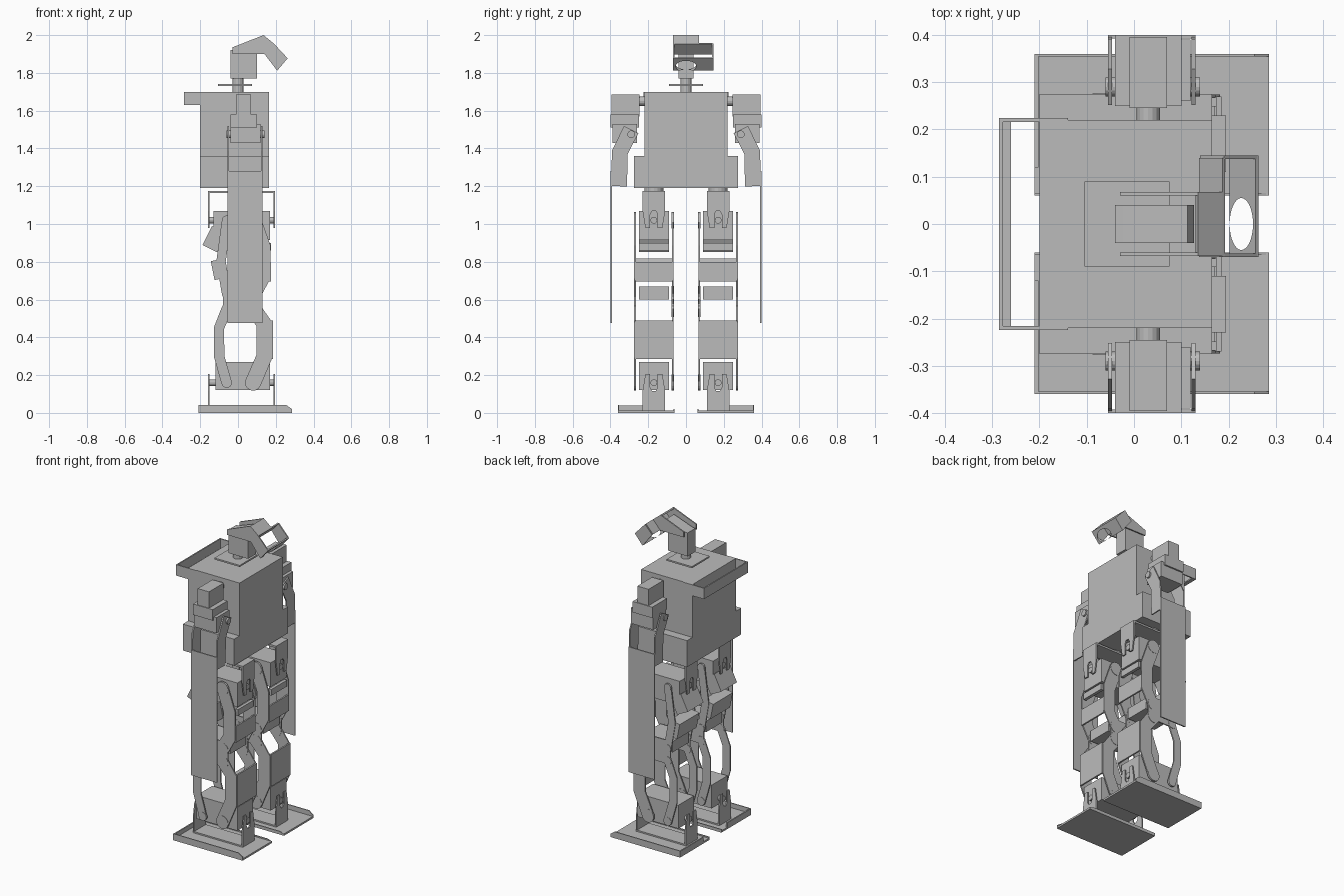
import bpy, bmesh, math
from mathutils import Vector

if "Cube" in bpy.data.objects:
    bpy.data.objects.remove(bpy.data.objects["Cube"], do_unlink=True)

shade = (.5, .5, .5, 1)
grey = bpy.data.materials.new("plain grey")
grey.use_nodes = True
grey.diffuse_color = shade
grey.node_tree.nodes["Principled BSDF"].inputs["Base Color"].default_value = shade


def prism(name, axis, outline, start, end):
    """Outline extruded along an axis: 'y' takes (x, z), 'x' takes (y, z), 'z' takes (x, y)."""
    place = {"x": lambda u, v, w: Vector((w, u, v)),
             "y": lambda u, v, w: Vector((u, w, v)),
             "z": lambda u, v, w: Vector((u, v, w))}[axis]
    bm = bmesh.new()
    face = bm.faces.new([bm.verts.new(place(u, v, start)) for u, v in outline])
    moved = bmesh.ops.extrude_face_region(bm, geom=[face])["geom"]
    bmesh.ops.translate(bm, verts=[g for g in moved if isinstance(g, bmesh.types.BMVert)],
                        vec=place(0, 0, end - start))
    bmesh.ops.recalc_face_normals(bm, faces=bm.faces)
    mesh = bpy.data.meshes.new(name)
    bm.to_mesh(mesh)
    bm.free()
    mesh.materials.append(grey)
    part = bpy.data.objects.new(name, mesh)
    bpy.context.collection.objects.link(part)
    return part


def block(name, back, front, middle, half, low, high):
    """Box from back to front, reaching half to either side of its middle."""
    outline = [(back, low), (front, low), (front, high), (back, high)]
    return prism(name, "y", outline, middle - half, middle + half)


def disc(name, axis, u, v, radius, start, end, squash=1, sides=16):
    turns = [math.tau * i / sides for i in range(sides)]
    ring = [(u + squash * radius * math.cos(t), v + radius * math.sin(t)) for t in turns]
    return prism(name, axis, ring, start, end)


def strip(path, width):
    """Outline of a band of even width that follows a path."""
    path = [Vector(p) for p in path]
    left, right = [], []
    for i, point in enumerate(path):
        before = path[max(i - 1, 0)]
        after = path[min(i + 1, len(path) - 1)]
        along = (after - before).normalized()
        across = Vector((-along.y, along.x)) * width / 2
        left.append(point + across)
        right.append(point - across)
    return left + right[::-1]


SHEET = .008             # sheet metal thickness
LEG = .17                # leg centre line
SHELL, SERVO = .1, .08   # half widths of leg brackets and servos
REAR, FORE = -.06, .08   # rear and front pivot lines
ANKLE, KNEE_LOW, KNEE_HIGH, HIP = .16, .55, .63, 1.02
CHEST_BACK, CHEST_FRONT, CHEST_HALF = -.2, .165, .22
WAIST, SHOULDER = 1.36, 1.7
HANDLE = -.285
ARM_BACK, ARM_FRONT, ARM_OUT = -.055, .13, .4

# Torso
block("torso_upper", CHEST_BACK, CHEST_FRONT, 0, CHEST_HALF, WAIST, SHOULDER)
block("torso_lower", CHEST_BACK, CHEST_FRONT, 0, .275, 1.19, WAIST)

# Rear handle
block("handle_back", HANDLE, HANDLE + SHEET, 0, CHEST_HALF, 1.63, SHOULDER)
block("handle_floor", HANDLE, HANDLE + .025, 0, CHEST_HALF, 1.63, 1.63 + SHEET)

# Neck bracket and neck servo
block("neck_bracket", -.105, .075, 0, .09, 1.73, 1.74)
disc("neck_post", "z", 0, 0, .03, SHOULDER, 1.78)
block("neck_servo", -.04, .1, 0, .04, 1.77, 1.92)

# Head: two cheeks, a sloping roof and the servo between them
crown, brow = (.135, 2), (.19, 1.955)
cheek = [(-.03, 1.9), (-.03, 1.935), crown, brow, (.145, 1.9)]
for y in (-.068, .06):
    prism("head_cheek", "y", cheek, y, y + SHEET)
prism("head_roof", "y", [crown, brow, (.18, 1.95), (.13, 1.99)], -.068, .068)
prism("head_servo", "y", strip([(-.02, 1.9), (.12, 1.95)], .04), -.04, .04)

# Camera holder: end plates, back plate and a front plate with a round window
nose, chin, rear = (.26, 1.88), (.205, 1.815), (.14, 1.9)
for y in (-.07, .137):
    prism("camera_end_plate", "y", [brow, nose, chin, rear], y, y + SHEET)
prism("camera_back_plate", "y", strip([brow, rear], SHEET), -.07, .14)
front = prism("camera_front_plate", "y", strip([nose, chin], SHEET), -.07, .145)
cutter = disc("window_cutter", "z", .227, 0, .055, 1.7, 2, squash=.45, sides=32)
cutter.hide_render = True
cut = front.modifiers.new("window", "BOOLEAN")
cut.operation, cut.object = "DIFFERENCE", cutter
bpy.context.view_layer.update()
pierced = front.evaluated_get(bpy.context.evaluated_depsgraph_get())
shape = bpy.data.meshes.new_from_object(pierced)
front.modifiers.clear()
front.data = shape
bpy.data.objects.remove(cutter, do_unlink=True)

# Limb side plates as bent strips through their pivots: path, width
links = {
    "shank_side": ([(FORE, ANKLE), (.14, .3), (.14, .47), (FORE, KNEE_LOW)], .085),
    "shank_link": ([(REAR, ANKLE), (-.1, .3), (-.1, .45), (REAR, KNEE_LOW)], .055),
    "thigh_side": ([(FORE, KNEE_HIGH), (.13, .72), (.13, .88), (FORE, HIP)], .085),
    "thigh_link": ([(REAR, KNEE_HIGH), (-.09, .8), (REAR, HIP)], .05),
}

# Half of a slotted yoke plate as (offset, distance from its base), then mirrored
prong = [(.06, 0), (.06, .1), (.045, .19), (.02, .19), (.02, .12), (.01, .1)]
prong += [(-u, v) for u, v in reversed(prong)]

for side, s in (("left_", 1), ("right_", -1)):
    leg = s * LEG

    # Handle arm
    block(side + "handle_arm", HANDLE, -.14, s * CHEST_HALF, SHEET / 2, 1.63, SHOULDER)

    # Foot: sole with a heel lip and chamfered side lips
    block(side + "foot_sole", -.21, .285, s * .21, .15, 0, .012)
    block(side + "foot_heel_lip", -.21, -.21 + SHEET, s * .24, .12, 0, .04)
    for lip, y, high in (("outer", .357, .042), ("inner", .063, .02)):
        outline = [(-.21, 0), (.285, 0), (.285, high / 2), (.255, high), (-.21, high)]
        prism(side + f"foot_{lip}_lip", "y", outline, s * y - .003, s * y + .003)

    # Ankle and hip: slotted yokes front and back of a servo
    for joint, base, way, axle in (("ankle", .015, 1, ANKLE), ("hip", 1.17, -1, HIP)):
        block(side + joint + "_base", -.16, .195, leg, .06, base - .006, base + .006)
        for x in (-.16, .187):
            prism(side + joint + "_yoke", "x", [(leg + u, base + way * v) for u, v in prong], x, x + SHEET)
        disc(side + joint + "_axle", "x", leg, axle, .018, -.15, .19)
    block(side + "ankle_servo", -.12, .17, leg, SERVO, .12, .27)
    block(side + "hip_servo", -.13, .17, leg, SERVO, .915, 1.07)
    disc(side + "hip_turntable", "z", .015, leg, .05, 1.17, 1.2)

    # Leg side plates with a round boss on each pivot
    for y in (leg - SHELL, leg + SHELL):
        for name, (path, width) in links.items():
            prism(side + name, "y", strip(path, width), y - SHEET / 2, y + SHEET / 2)
            for x, z in (path[0], path[-1]):
                disc(side + name + "_boss", "y", x, z, width / 2, y - .006, y + .006)
        block(side + "knee_side", -.08, .12, y, SHEET / 2, .53, .68)

    # Leg fronts and servos
    block(side + "shank_front", .175, .185, leg, SHELL, .285, .49)
    block(side + "thigh_front", .165, .175, leg, SHELL, .695, .8)
    block(side + "thigh_band", .155, .175, leg, SERVO, .86, .9)
    block(side + "knee_servo", -.08, .12, leg, SERVO, .6, .67)
    prism(side + "thigh_rear_servo", "y", strip([(-.15, .87), (-.1, .97)], .085), leg - SERVO, leg + SERVO)
    prism(side + "thigh_rear_block", "y", strip([(-.09, .71), (-.11, .81)], .07), leg - SHELL, leg + SHELL)

    # Shoulder, upper arm and elbow
    disc(side + "shoulder_axle", "y", .03, 1.65, .025, s * CHEST_HALF, s * .25)
    block(side + "shoulder_servo", -.01, .07, s * .32, .075, 1.57, 1.685)
    block(side + "upper_arm_block", -.04, .1, s * .325, .075, 1.51, 1.58)
    block(side + "elbow_servo", -.04, .12, s * .325, .065, 1.43, 1.53)
    disc(side + "elbow_axle", "x", s * .29, 1.475, .02, -.06, .14)

    # Forearm: open bracket above a long flat blade
    bracket = strip([(s * .29, 1.5), (s * .35, 1.38), (s * .355, 1.2)], .085)
    for x in (ARM_BACK, ARM_FRONT - SHEET):
        prism(side + "forearm_side", "x", bracket, x, x + SHEET)
    block(side + "forearm_blade", ARM_BACK, ARM_FRONT, s * (ARM_OUT - SHEET / 2), SHEET / 2, .475, 1.28)
